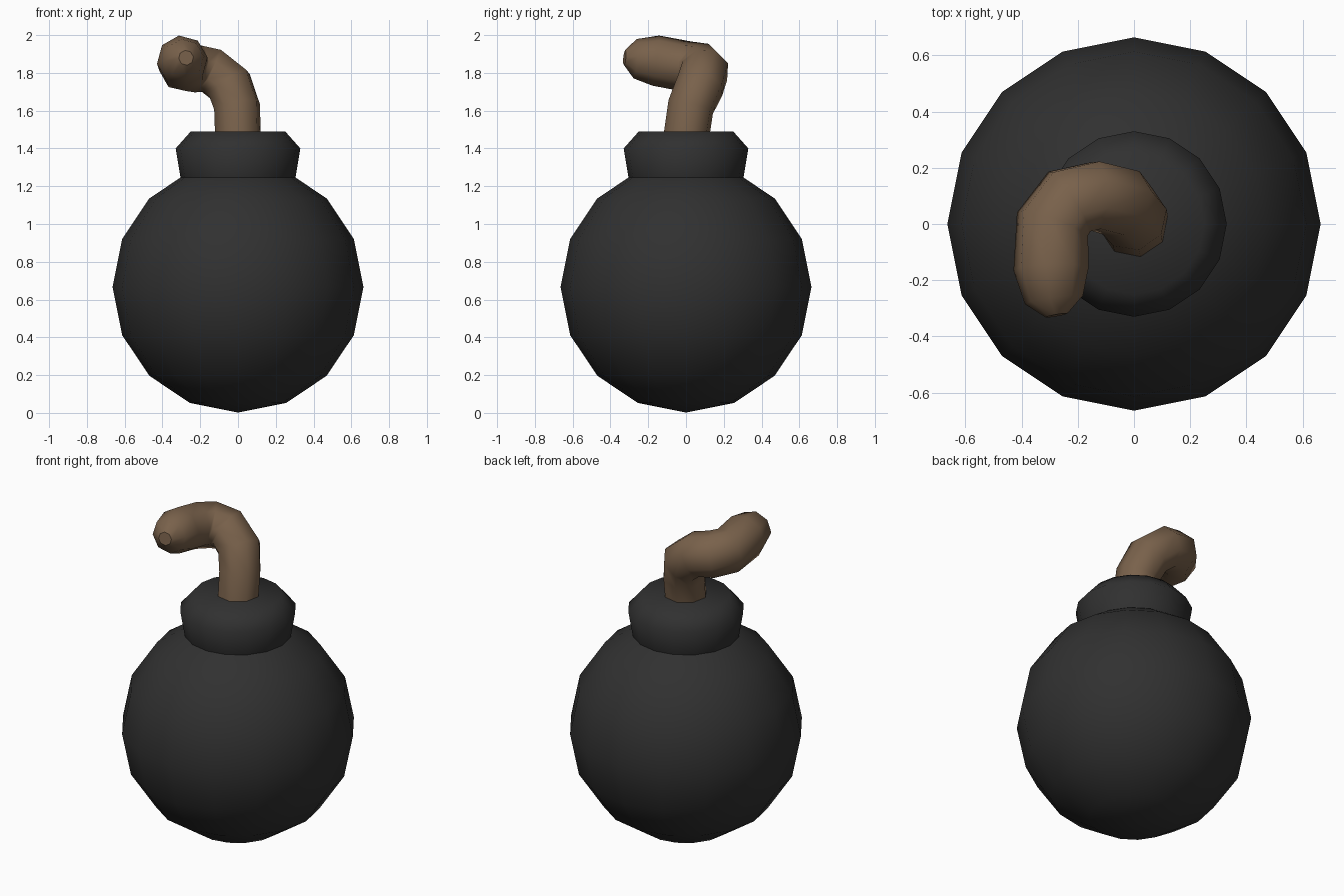
import bpy, bmesh, math

if "Cube" in bpy.data.objects:
    bpy.data.objects.remove(bpy.data.objects["Cube"])


def material(name, color):
    m = bpy.data.materials.new(name)
    m.diffuse_color = (*color, 1)
    m.use_nodes = True
    m.node_tree.nodes["Principled BSDF"].inputs["Base Color"].default_value = m.diffuse_color
    return m


dark = material("dark_iron", (0.03, 0.03, 0.03))
brown = material("brown_cord", (0.19, 0.12, 0.07))

# Round body
bpy.ops.mesh.primitive_uv_sphere_add(segments=16, ring_count=8, radius=0.664, location=(0, 0, 0.666))
body = bpy.context.object
body.name = "round_body"
body.data.materials.append(dark)
bpy.ops.object.shade_smooth()

# Neck collar: lathed profile (radius, z)
profile = [(0.29, 1.2), (0.305, 1.25), (0.33, 1.4), (0.25, 1.49)]
bm = bmesh.new()
rings = [[bm.verts.new((r * math.cos(i * math.tau / 16), r * math.sin(i * math.tau / 16), z))
          for i in range(16)] for r, z in profile]
for a, b in zip(rings, rings[1:]):
    for i in range(16):
        j = (i + 1) % 16
        bm.faces.new((a[i], a[j], b[j], b[i]))
bm.faces.new(rings[-1])
bm.faces.new(rings[0][::-1])
mesh = bpy.data.meshes.new("neck_collar")
bm.to_mesh(mesh)
bm.free()
collar = bpy.data.objects.new("neck_collar", mesh)
bpy.context.collection.objects.link(collar)
mesh.materials.append(dark)
bpy.ops.object.select_all(action='DESELECT')
collar.select_set(True)
bpy.context.view_layer.objects.active = collar
bpy.ops.object.shade_smooth_by_angle(angle=math.radians(60))

# Curling fuse: eight-sided tube along a path (x, y, z, radius)
path = [(0, 0, 1.45, 0.123), (-0.005, 0.025, 1.62, 0.125), (-0.045, 0.075, 1.735, 0.13),
        (-0.14, 0.1, 1.81, 0.13), (-0.23, 0.08, 1.825, 0.135), (-0.29, 0.0, 1.835, 0.135),
        (-0.295, -0.16, 1.865, 0.135), (-0.285, -0.27, 1.875, 0.105), (-0.275, -0.325, 1.88, 0.04)]
curve = bpy.data.curves.new("fuse", 'CURVE')
curve.dimensions = '3D'
curve.bevel_depth = 1.0
curve.bevel_resolution = 2
curve.use_fill_caps = True
spline = curve.splines.new('POLY')
spline.points.add(len(path) - 1)
for p, (x, y, z, r) in zip(spline.points, path):
    p.co = (x, y, z, 1)
    p.radius = r
fuse = bpy.data.objects.new("fuse", curve)
bpy.context.collection.objects.link(fuse)
curve.materials.append(brown)
bpy.ops.object.select_all(action='DESELECT')
fuse.select_set(True)
bpy.context.view_layer.objects.active = fuse
bpy.ops.object.convert(target='MESH')
bpy.ops.object.shade_smooth()
